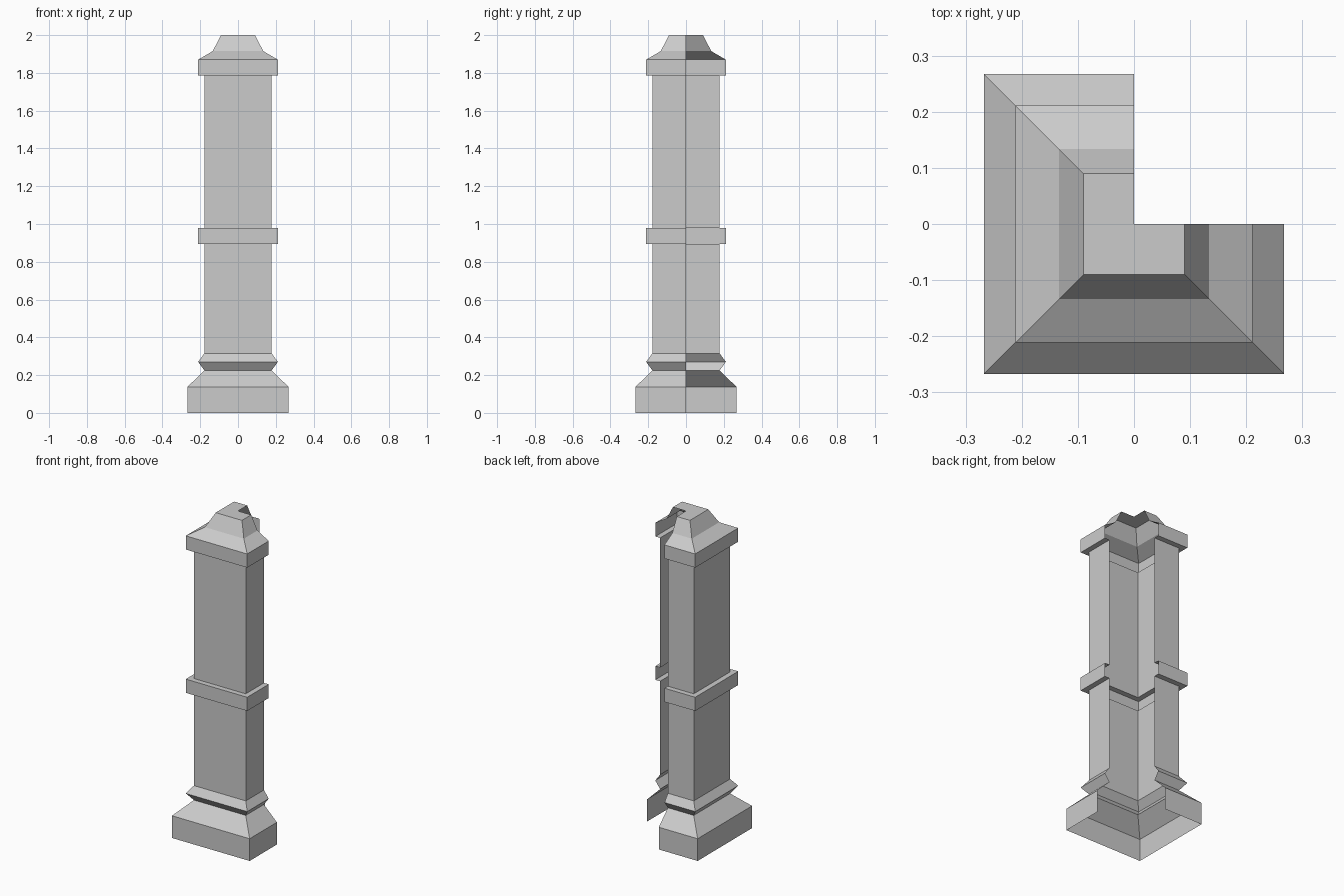
import bpy
import bmesh

cube = bpy.data.objects.get("Cube")
if cube:
    bpy.data.objects.remove(cube, do_unlink=True)

# Single stone colour
stone = bpy.data.materials.new("grey_stone")
stone.use_nodes = True
colour = (0.6, 0.6, 0.6, 1.0)
stone.diffuse_color = colour
stone.node_tree.nodes["Principled BSDF"].inputs["Base Color"].default_value = colour

BASE, BAND, SHAFT = 0.267, 0.211, 0.178


def corner_shell(name, profile, capped=False):
    """Sweep (half width, height) points round three corners, leaving the back quarter open."""
    bm = bmesh.new()
    rings = []
    for w, z in profile:
        path = [(0, w), (-w, w), (-w, -w), (w, -w), (w, 0)]
        rings.append([bm.verts.new((x, y, z)) for x, y in path])
    for low, high in zip(rings, rings[1:]):
        for i in range(len(low) - 1):
            bm.faces.new((low[i], low[i + 1], high[i + 1], high[i]))
    if capped:
        centre = bm.verts.new((0, 0, profile[-1][1]))
        bm.faces.new([centre] + rings[-1])
    mesh = bpy.data.meshes.new(name)
    bm.to_mesh(mesh)
    bm.free()
    mesh.materials.append(stone)
    obj = bpy.data.objects.new(name, mesh)
    bpy.context.collection.objects.link(obj)
    return obj


def band_profile(bottom, top):
    return [(SHAFT, bottom), (BAND, bottom), (BAND, top), (SHAFT, top)]


# Base block with its sloped shoulder
corner_shell("plinth", [(BASE, 0), (BASE, 0.138), (SHAFT, 0.225)])
# Pointed moulding above the plinth
corner_shell("base_moulding", [(SHAFT, 0.225), (BAND, 0.27), (SHAFT, 0.315)])
# Shaft in two lengths, split by the middle band
corner_shell("lower_shaft", [(SHAFT, 0.315), (SHAFT, 0.895)])
corner_shell("middle_band", band_profile(0.895, 0.98))
corner_shell("upper_shaft", [(SHAFT, 0.98), (SHAFT, 1.785)])
# Stepped, tapering cap
corner_shell("cap", [(SHAFT, 1.785), (BAND, 1.785), (BAND, 1.87),
                     (0.134, 1.915), (0.09, 2.0)], capped=True)
